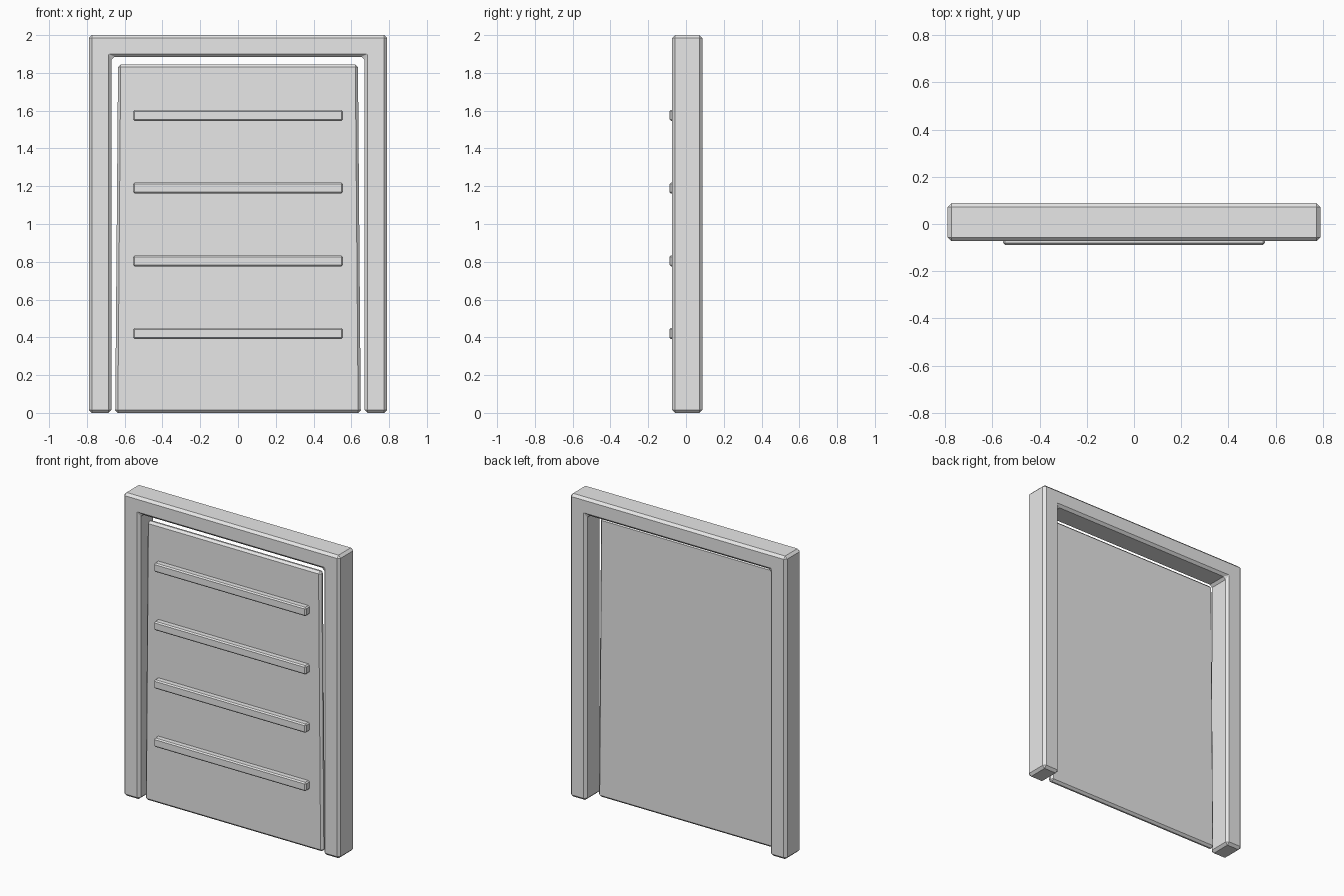
import bpy
import bmesh

cube = bpy.data.objects.get("Cube")
if cube:
    bpy.data.objects.remove(cube, do_unlink=True)

# Single plain grey
grey = bpy.data.materials.new("plain_grey")
grey.use_nodes = True
colour = (0.8, 0.8, 0.8, 1)
grey.diffuse_color = colour
grey.node_tree.nodes["Principled BSDF"].inputs["Base Color"].default_value = colour


def slab(name, outline, front, back, chamfer):
    """Extrude an (x, z) outline from front to back in y, with chamfered edges."""
    bm = bmesh.new()
    face = bm.faces.new([bm.verts.new((x, front, z)) for x, z in outline])
    ext = bmesh.ops.extrude_face_region(bm, geom=[face])
    for v in ext["geom"]:
        if isinstance(v, bmesh.types.BMVert):
            v.co.y = back
    bmesh.ops.recalc_face_normals(bm, faces=bm.faces)
    mesh = bpy.data.meshes.new(name)
    bm.to_mesh(mesh)
    bm.free()
    mesh.materials.append(grey)
    obj = bpy.data.objects.new(name, mesh)
    bpy.context.collection.objects.link(obj)
    bevel = obj.modifiers.new("chamfer", 'BEVEL')
    bevel.width = chamfer
    bevel.segments = 1
    bevel.limit_method = 'ANGLE'
    return obj


def mirrored(half):
    """Complete a right-hand outline with its mirror image."""
    return half + [(-x, z) for x, z in reversed(half)]


# Door frame: two posts joined by a lintel
slab("door_frame", mirrored([(0.67, 1.885), (0.67, 0), (0.79, 0), (0.79, 2)]),
     -0.073, 0.088, 0.016)

# Door panel: thin and slightly narrower at the top
slab("door_panel", mirrored([(0.65, 0), (0.635, 1.845)]), -0.047, -0.008, 0.014)

# Four horizontal battens on the front of the panel
for i in range(4):
    z = 0.42 + i * 0.385
    slab(f"batten_{i + 1}", mirrored([(0.555, z - 0.029), (0.555, z + 0.029)]),
         -0.088, -0.04, 0.008)
